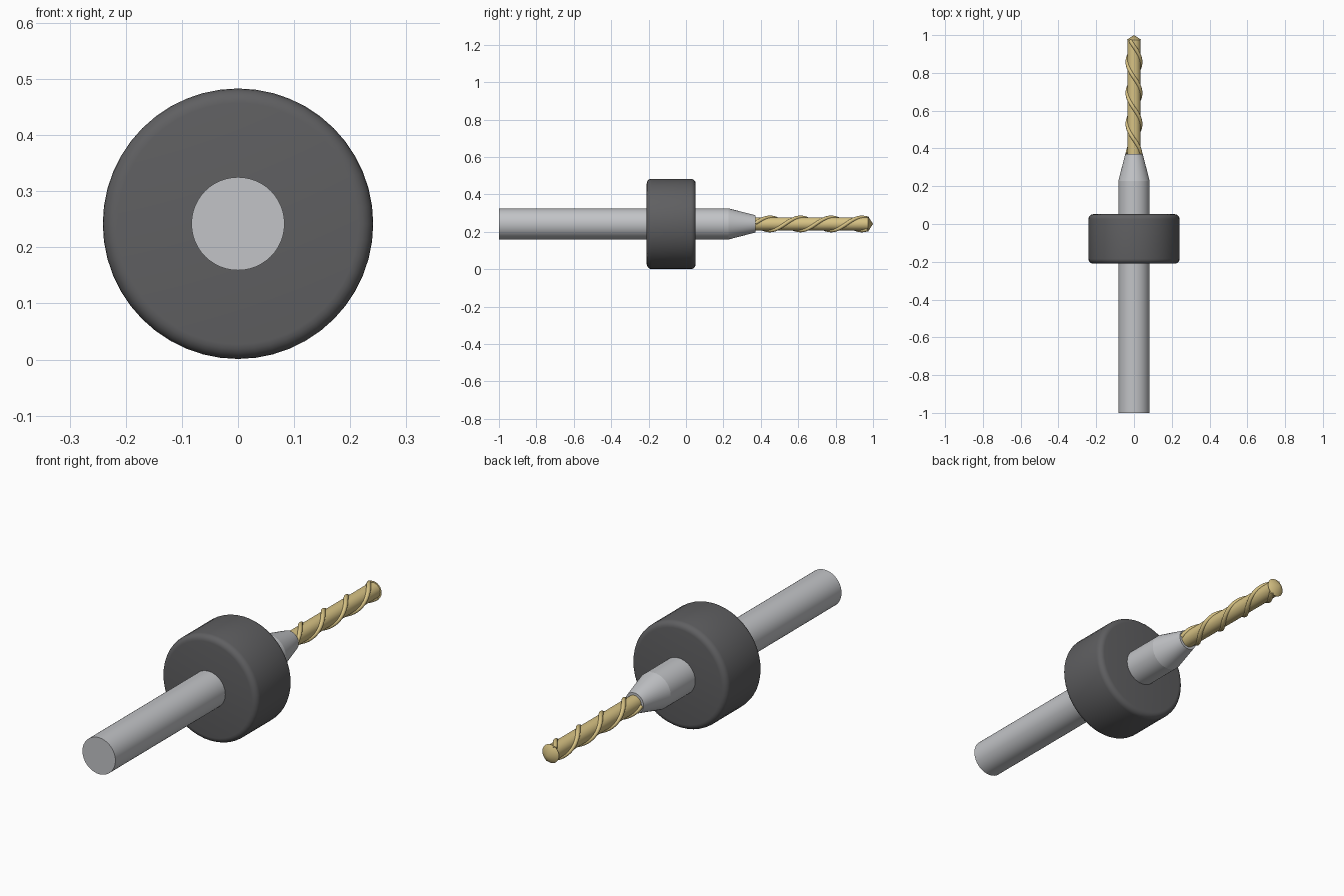
import bpy, bmesh, math
from mathutils import Vector

AXIS_Z = 0.242  # height of the tool axis

cube = bpy.data.objects.get("Cube")
if cube:
    bpy.data.objects.remove(cube, do_unlink=True)


def material(name, rgb):
    m = bpy.data.materials.new(name)
    m.use_nodes = True
    colour = (*rgb, 1)
    m.diffuse_color = colour
    m.node_tree.nodes["Principled BSDF"].inputs["Base Color"].default_value = colour
    return m


steel = material("steel grey", (0.54, 0.55, 0.57))
dark = material("dark grey plastic", (0.115, 0.115, 0.12))
gold = material("gold coating", (0.68, 0.54, 0.23))


def finish(name, bm, mat, angle=35):
    bmesh.ops.recalc_face_normals(bm, faces=bm.faces)
    mesh = bpy.data.meshes.new(name)
    bm.to_mesh(mesh)
    bm.free()
    mesh.materials.append(mat)
    ob = bpy.data.objects.new(name, mesh)
    bpy.context.collection.objects.link(ob)
    bpy.ops.object.select_all(action="DESELECT")
    ob.select_set(True)
    bpy.context.view_layer.objects.active = ob
    bpy.ops.object.shade_smooth_by_angle(angle=math.radians(angle))
    return ob


def turned(name, y0, y1, r0, r1, mat, sides=48, rounding=0):
    """Cylinder or cone lying along y, with optionally rounded rims."""
    bm = bmesh.new()
    bmesh.ops.create_cone(bm, cap_ends=True, segments=sides,
                          radius1=r0, radius2=r1, depth=y1 - y0)
    if rounding:
        rims = [e for e in bm.edges if any(len(f.verts) > 4 for f in e.link_faces)]
        bmesh.ops.bevel(bm, geom=rims, offset=rounding, segments=5,
                        profile=0.5, affect="EDGES")
    for v in bm.verts:
        v.co = Vector((v.co.x, v.co.z + (y0 + y1) / 2, AXIS_Z - v.co.y))
    return finish(name, bm, mat)


def spiral(name, phase, y0=0.372, y1=0.972, pitch=0.328,
           radius=0.035, thickness=0.01, steps=96, sides=10):
    """Round rib swept along a helix around the drill core."""
    bm = bmesh.new()
    twist = 2 * math.pi / pitch
    rings = []
    for i in range(steps + 1):
        y = y0 + (y1 - y0) * i / steps
        a = phase + twist * (y - 0.448)
        out = Vector((math.cos(a), 0, math.sin(a)))
        tangent = Vector((-radius * twist * out.z, 1, radius * twist * out.x)).normalized()
        side = tangent.cross(out)
        centre = out * radius + Vector((0, y, AXIS_Z))
        ring = []
        for k in range(sides):
            t = 2 * math.pi * k / sides
            ring.append(bm.verts.new(centre + thickness * (math.cos(t) * out + math.sin(t) * side)))
        rings.append(ring)
    for a, b in zip(rings, rings[1:]):
        for k in range(sides):
            n = (k + 1) % sides
            bm.faces.new((a[k], a[n], b[n], b[k]))
    bm.faces.new(rings[0])
    bm.faces.new(rings[-1])
    return finish(name, bm, gold, 50)


# Shank, depth collar and tapered neck
turned("shank", -1, 0.228, 0.083, 0.083, steel)
turned("depth_collar", -0.21, 0.052, 0.241, 0.241, dark, rounding=0.026)
turned("tapered_neck", 0.228, 0.371, 0.083, 0.046, steel)

# Drill bit: core, two spiral ribs and the pointed tip
turned("drill_core", 0.365, 0.975, 0.035, 0.035, gold, 32)
for label, phase in (("upper", math.pi / 2), ("lower", -math.pi / 2)):
    spiral("spiral_rib_" + label, phase)
turned("drill_tip", 0.973, 1, 0.042, 0, gold, 32)
